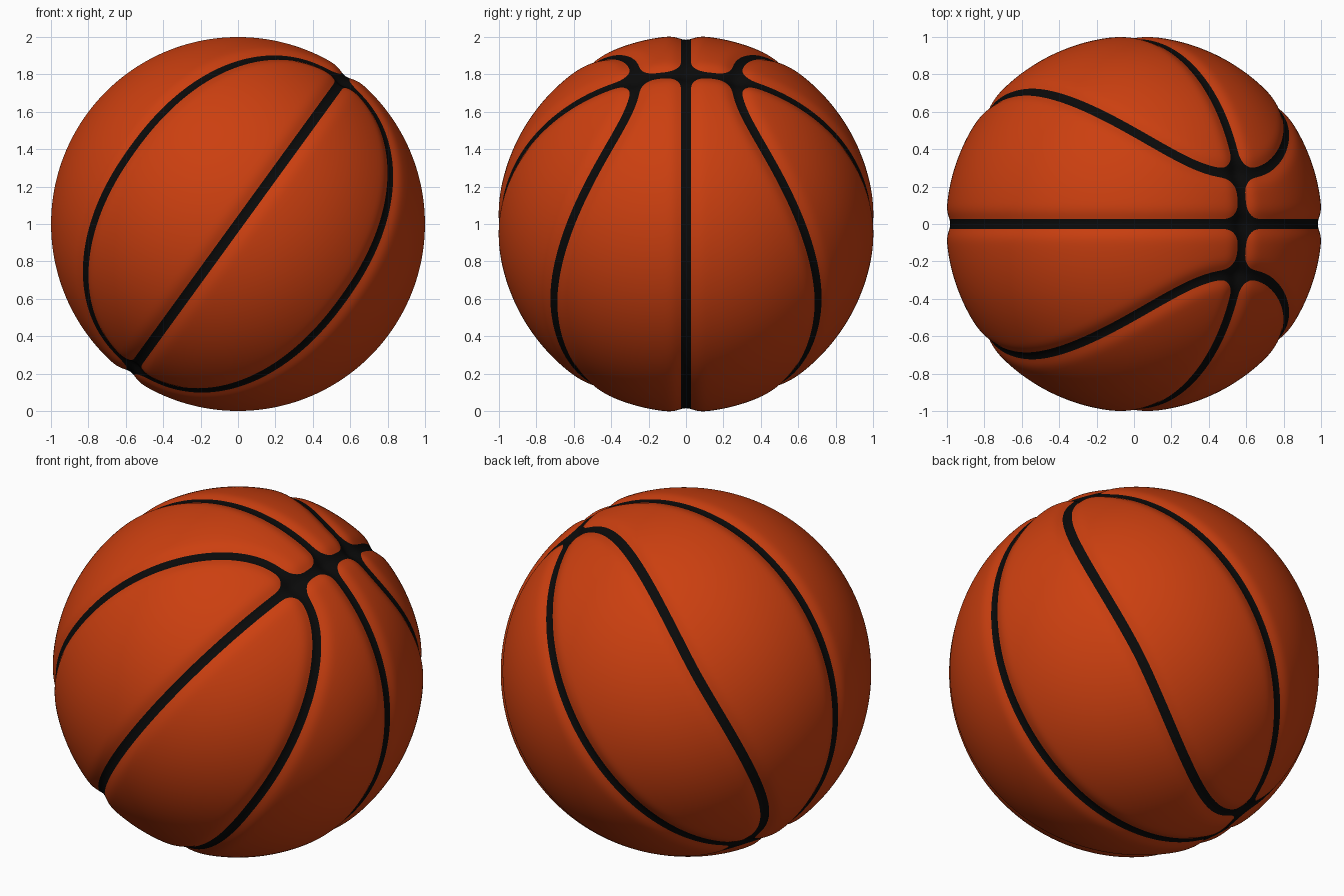
import bpy, bmesh, math
from mathutils import Vector
from mathutils.kdtree import KDTree

if "Cube" in bpy.data.objects:
    bpy.data.objects.remove(bpy.data.objects["Cube"])

RADIUS = 1.005      # slightly over 1, the grooves cut the extremes back to 1
WIDTH = 0.055       # softness of a groove
DEPTH = 0.022       # depth of a single groove
EDGE = math.exp(-(0.027 / WIDTH) ** 2)   # field value at the black border

# Seam frame: D is the tilted axis through the seam crossings
TILT = math.radians(36)
D = Vector((math.sin(TILT), 0, math.cos(TILT)))
E = Vector((math.cos(TILT), 0, -math.sin(TILT)))

# Oval side seam: rounded oval seen from the front, pushed onto the sphere
STEPS = 4000
oval = KDTree(STEPS)
for i in range(STEPS):
    t = 2 * math.pi * i / STEPS
    c, s = math.cos(t), math.sin(t)
    d = 0.962 * math.copysign(abs(c) ** 0.913, c)
    e = 0.70 * math.copysign(abs(s) ** 0.913, s)
    p = D * d + E * e
    p.y = math.sqrt(1 - d * d - e * e)
    oval.insert(p, i)
oval.balance()


def bump(dist):
    return math.exp(-(dist / WIDTH) ** 2)


def field(p):
    """Sum of the soft seams: two great circles and the mirrored oval."""
    p = p.normalized()
    side = oval.find((p.x, abs(p.y), p.z))[2]
    return bump(p.y) + bump(p.dot(E)) + bump(side)


# Sphere, refined around the seams
bm = bmesh.new()
bmesh.ops.create_icosphere(bm, subdivisions=7, radius=1)
near = {e for f in bm.faces if field(f.calc_center_median()) > 0.02 for e in f.edges}
bmesh.ops.subdivide_edges(bm, edges=list(near), cuts=1, use_grid_fill=True)
bmesh.ops.triangulate(bm, faces=[f for f in bm.faces if len(f.verts) > 3])
for v in bm.verts:
    v.co.normalize()

# Cut the mesh along the border of the black seams
value = {v: field(v.co) - EDGE for v in bm.verts}
cuts = []
for e in list(bm.edges):
    a, b = e.verts
    fa, fb = value[a], value[b]
    if fa * fb < 0:
        fac = min(max(fa / (fa - fb), 0.04), 0.96)
        cuts.append((e, a, fac))
border = [bmesh.utils.edge_split(e, a, fac)[1] for e, a, fac in cuts]
bmesh.ops.connect_verts(bm, verts=border)
bmesh.ops.triangulate(bm, faces=[f for f in bm.faces if len(f.verts) > 3])

# Colour the seams, then press the grooves in
for f in bm.faces:
    f.material_index = 1 if field(f.calc_center_median()) > EDGE else 0
    f.smooth = True
for v in bm.verts:
    n = v.co.normalized()
    v.co = n * (RADIUS - DEPTH * field(n)) + Vector((0, 0, 1))

mesh = bpy.data.meshes.new("ball")
bm.to_mesh(mesh)
bm.free()
for name, colour in (("orange_cover", (0.6, 0.05, 0.005, 1)),
                     ("black_seam", (0.003, 0.003, 0.003, 1))):
    mat = bpy.data.materials.new(name)
    mat.diffuse_color = colour
    mat.use_nodes = True
    mat.node_tree.nodes["Principled BSDF"].inputs["Base Color"].default_value = mat.diffuse_color
    mesh.materials.append(mat)
ball = bpy.data.objects.new("ball", mesh)
bpy.context.collection.objects.link(ball)
